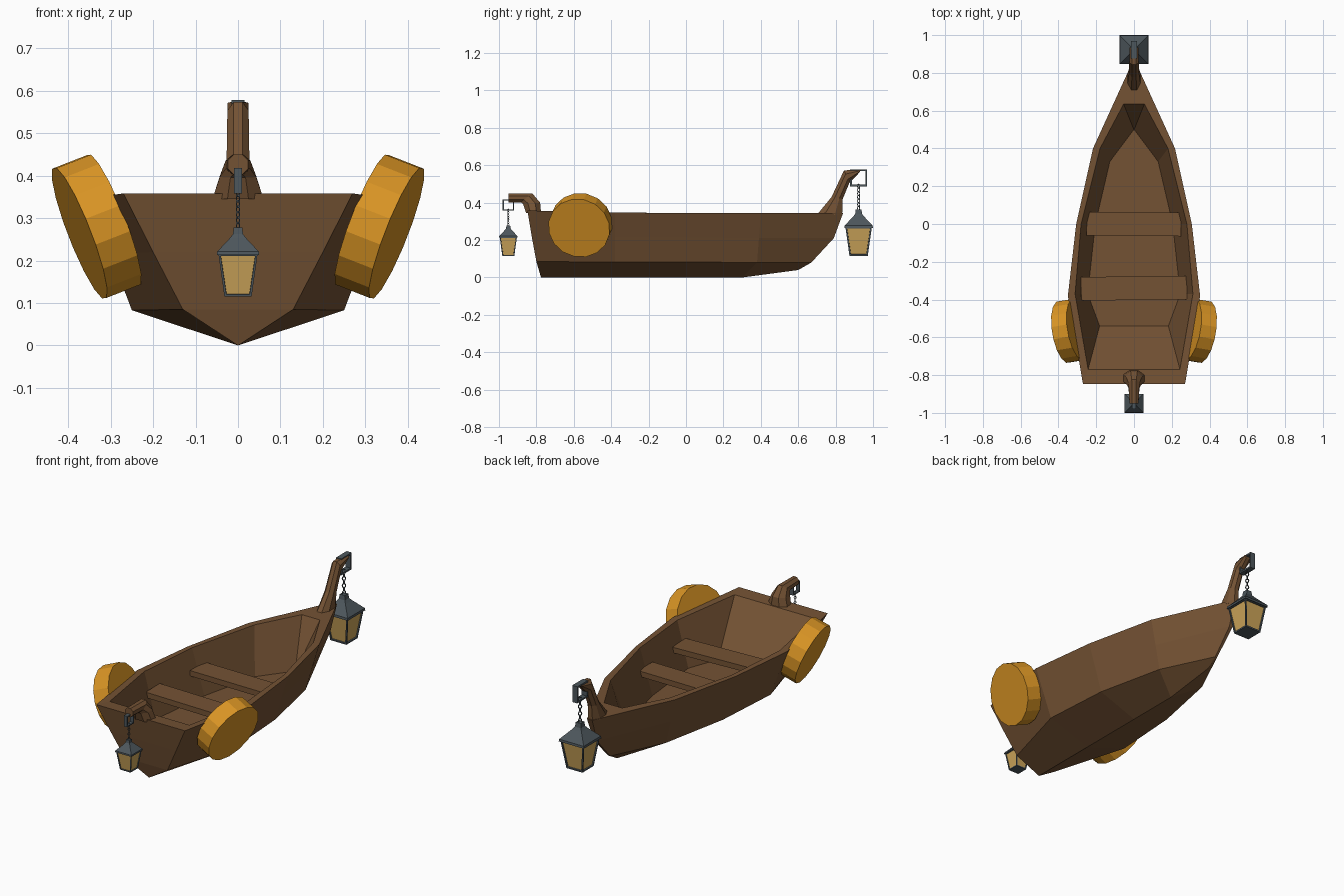
import bpy, bmesh, math
from mathutils import Vector, Matrix

if "Cube" in bpy.data.objects:
    bpy.data.objects.remove(bpy.data.objects["Cube"])


def material(name, rgb):
    m = bpy.data.materials.new(name)
    m.diffuse_color = (*rgb, 1)
    m.use_nodes = True
    m.node_tree.nodes["Principled BSDF"].inputs["Base Color"].default_value = m.diffuse_color
    return m


WOOD = material("brown wood", (0.175, 0.085, 0.034))
FLOAT = material("amber yellow", (0.70, 0.30, 0.018))
IRON = material("dark iron", (0.075, 0.095, 0.108))
GLASS = material("lamp glass", (0.60, 0.37, 0.10))


def finish(name, bm, *mats):
    bmesh.ops.remove_doubles(bm, verts=bm.verts[:], dist=1e-5)
    bmesh.ops.recalc_face_normals(bm, faces=bm.faces[:])
    me = bpy.data.meshes.new(name)
    bm.to_mesh(me)
    bm.free()
    for m in mats:
        me.materials.append(m)
    ob = bpy.data.objects.new(name, me)
    bpy.context.collection.objects.link(ob)
    return ob


def loft(bm, rings):
    """Skin closed rings of equal length; returns the vertex rings."""
    vs = [[bm.verts.new(p) for p in r] for r in rings]
    n = len(vs[0])
    for a, b in zip(vs, vs[1:]):
        for i in range(n):
            bm.faces.new((a[i], a[(i + 1) % n], b[(i + 1) % n], b[i]))
    return vs


def box(bm, centre, size, rot=Matrix()):
    bmesh.ops.create_cube(bm, size=1, matrix=Matrix.Translation(centre) @ rot
                          @ Matrix.Diagonal((*size, 1)))


# Hull: each station lists keel, chine, mid side, outer rim, inner rim, floor
stations = [
    [(0, -.775, 0), (.13, -.80, .085), (.20, -.825, .22), (.27, -.848, .358), (.243, -.77, .353), (.182, -.54, .10)],
    [(0, -.38, 0), (.25, -.38, .083), (.30, -.38, .215), (.35, -.38, .347), (.312, -.37, .347), (.245, -.37, .10)],
    [(0, .00, 0), (.225, .00, .083), (.265, .00, .215), (.306, .00, .345), (.28, .00, .345), (.205, .00, .10)],
    [(0, .30, 0), (.145, .38, .080), (.18, .39, .21), (.217, .40, .345), (.18, .40, .345), (.128, .33, .10)],
    [(0, .60, .04), (.006, .67, .080), (.010, .79, .21), (.016, .84, .345), (.055, .635, .345), (.001, .50, .10)],
]
bm = bmesh.new()
rings = loft(bm, [s + [(-x, y, z) for x, y, z in reversed(s[1:])] for s in stations])
for r in (rings[0], rings[-1]):
    bm.faces.new((r[1], r[0], r[10]))              # lower end
    bm.faces.new((r[1], r[2], r[9], r[10]))        # end plate
    bm.faces.new((r[2], r[3], r[8], r[9]))
    bm.faces.new((r[3], r[4], r[7], r[8]))         # end rim
    bm.faces.new((r[4], r[5], r[6], r[7]))         # inner end wall
finish("hull", bm, WOOD)

# Bench seats, slightly hand-laid
for name, y, w, turn, roll in (("middle_seat", 0, .50, -.01, .0), ("rear_seat", -.34, .56, .012, .02)):
    bm = bmesh.new()
    box(bm, (0, y, .235), (w, .125, .03), Matrix.Rotation(turn, 4, 'Z') @ Matrix.Rotation(roll, 4, 'Y'))
    finish(name, bm, WOOD)

# Side floats: drums lying against the flared hull sides
for name, s in (("right_float", 1), ("left_float", -1)):
    bm = bmesh.new()
    axis = Vector((s * .92, -.16, -.36)).normalized()
    rot = Vector((0, 0, 1)).rotation_difference(axis).to_matrix().to_4x4()
    bmesh.ops.create_cone(bm, cap_ends=True, segments=16, radius1=.167, radius2=.167, depth=.088,
                          matrix=Matrix.Translation((s * .333, -.565, .28)) @ rot)
    finish(name, bm, FLOAT)


# Curved lantern arms: rings set by two (y, z) edge points and a half width
def arm(name, sections, sides=8):
    rings = []
    for a, b, hw in sections:
        a, b = Vector((0, *a)), Vector((0, *b))
        ring = []
        for i in range(sides):
            t = 2 * math.pi * (i + .5) / sides
            k = 1 / math.cos(math.pi / sides)
            ring.append((a + b) / 2 + (a - b) / 2 * math.cos(t) * k + Vector((hw * math.sin(t) * k, 0, 0)))
        rings.append(ring)
    bm = bmesh.new()
    vs = loft(bm, rings)
    bm.faces.new(vs[0])
    bm.faces.new(vs[-1])
    finish(name, bm, WOOD)


arm("bow_arm", [((.70, .335), (.835, .335), .035), ((.778, .43), (.838, .42), .027),
                ((.845, .573), (.873, .505), .025), ((.935, .575), (.928, .562), .025)])
arm("stern_arm", [((-.775, .345), (-.855, .345), .06), ((-.78, .40), (-.872, .395), .043),
                  ((-.822, .45), (-.885, .402), .029), ((-.95, .45), (-.95, .402), .024)])


def square(hw, z):
    return [(sx * hw, sy * hw, z) for sx, sy in ((1, 1), (-1, 1), (-1, -1), (1, -1))]


# Hanging lantern: heights are relative to its base, then scaled
def lantern(prefix, y, scale):
    place = Matrix.Translation((0, y, .115)) @ Matrix.Scale(scale, 4)
    # body: tapered box with recessed glass panes
    bm = bmesh.new()
    vs = loft(bm, [square(.032, 0), square(.046, .10)])
    panes = bm.faces[:]
    bm.faces.new(vs[0])
    bm.faces.new(vs[1])
    bmesh.ops.recalc_face_normals(bm, faces=bm.faces[:])
    bmesh.ops.inset_individual(bm, faces=panes, thickness=.007, depth=0)
    bmesh.ops.inset_individual(bm, faces=panes, thickness=.0008, depth=-.004)
    for f in panes:
        f.material_index = 1
    bm.transform(place)
    finish(prefix + "_lantern_body", bm, IRON, GLASS)
    # roof: flared square cap
    bm = bmesh.new()
    vs = loft(bm, [square(.05, .098), square(.049, .106), square(.019, .138), square(.012, .147), square(.010, .163)])
    bm.faces.new(vs[0])
    bm.faces.new(vs[-1])
    bm.transform(place)
    finish(prefix + "_lantern_roof", bm, IRON)
    # chain: alternating ring links
    bm = bmesh.new()
    for k in range(7):
        turn = Matrix.Rotation(math.pi / 4 + k * math.pi / 2, 4, 'Z')
        link = []
        for i in range(9):
            a = 2 * math.pi * i / 8
            d = Vector((math.cos(a), 0, math.sin(a)))
            c = Vector((d.x * .0055, 0, d.z * .0075))
            link.append([Matrix.Translation((0, 0, .167 + k * .0128)) @ turn @
                         (c + d * .002 * math.cos(b) + Vector((0, .002 * math.sin(b), 0)))
                         for b in (0, math.pi / 2, math.pi, 3 * math.pi / 2)])
        loft(bm, link)
    bm.transform(place)
    finish(prefix + "_chain", bm, IRON)
    # hanger: open square frame around the arm tip
    bm = bmesh.new()
    for s in (-1, 1):
        box(bm, (0, 0, .273 + s * .027), (.02, .060, .006))
        box(bm, (0, s * .027, .273), (.02, .006, .060))
    bm.transform(place)
    finish(prefix + "_hanger", bm, IRON)


lantern("bow", .923, 1.53)
lantern("stern", -.95, 1.0)
